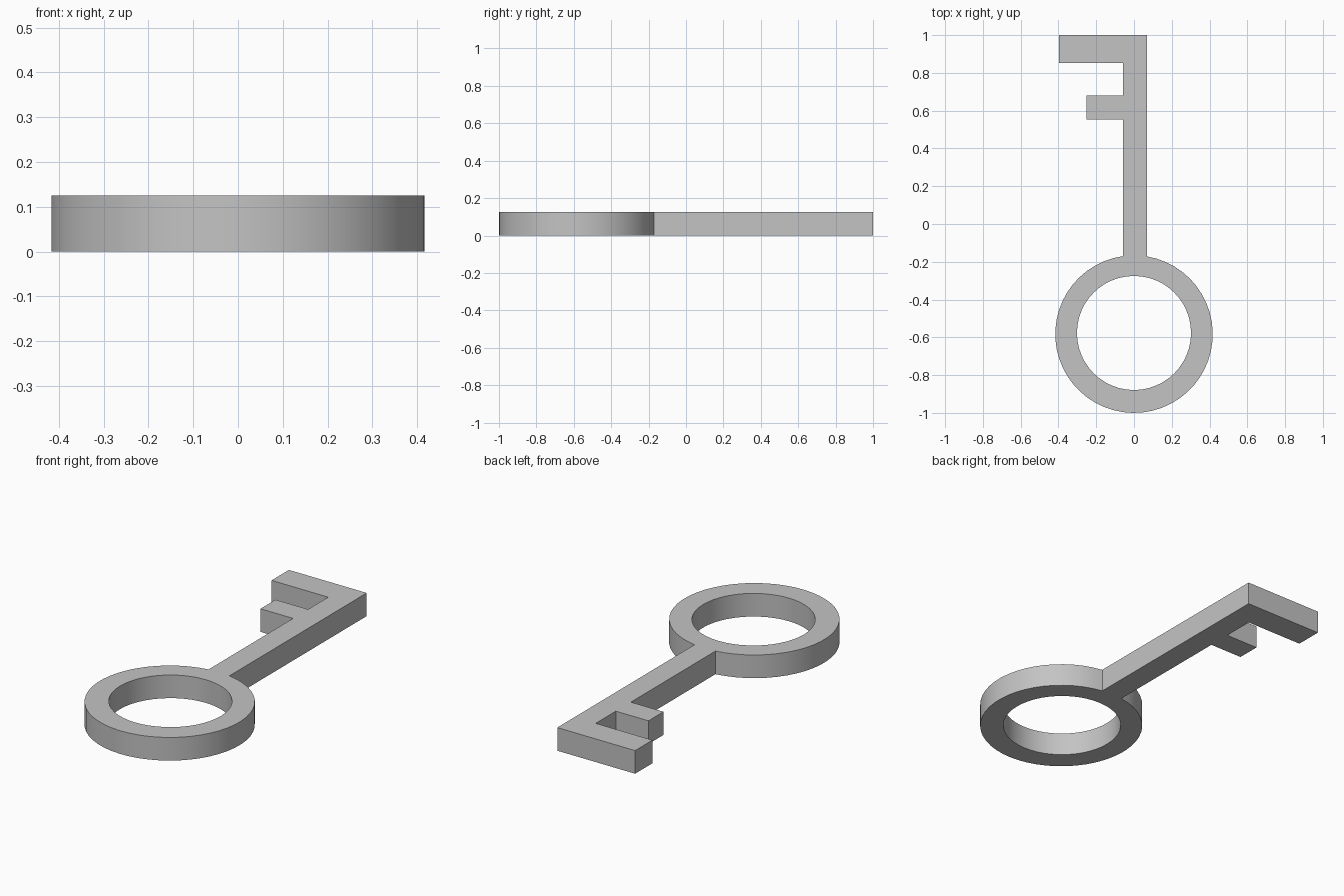
import bpy, bmesh, math

if "Cube" in bpy.data.objects:
    bpy.data.objects.remove(bpy.data.objects["Cube"])

THICK = 0.125
OUTER_R, OUTER_Y = 0.417, -0.583
INNER_R, INNER_Y = 0.302, -0.577
LEFT, RIGHT = -0.057, 0.069      # shaft sides
SEGS = 48

metal = bpy.data.materials.new("grey metal")
metal.diffuse_color = (0.55, 0.55, 0.55, 1)
metal.use_nodes = True
metal.node_tree.nodes["Principled BSDF"].inputs["Base Color"].default_value = metal.diffuse_color


def arc(radius, cy, start, end, steps):
    return [(radius * math.cos(start + (end - start) * i / steps),
             cy + radius * math.sin(start + (end - start) * i / steps))
            for i in range(steps + 1)]


# Outline: round bow from the left to the right shaft side, then shaft and bits
a_left = math.acos(LEFT / OUTER_R)
a_right = math.acos(RIGHT / OUTER_R) + 2 * math.pi
outline = arc(OUTER_R, OUTER_Y, a_left, a_right, SEGS)
outline += [(RIGHT, 1.0),
            (-0.396, 1.0), (-0.396, 0.852), (LEFT, 0.852),      # long bit
            (LEFT, 0.68), (-0.252, 0.68), (-0.252, 0.552), (LEFT, 0.552)]  # short bit
# Finger hole
hole = arc(INNER_R, INNER_Y, 0, 2 * math.pi, SEGS)[:-1]

bm = bmesh.new()
for loop in (outline, hole):
    verts = [bm.verts.new((x, y, 0)) for x, y in loop]
    for i, v in enumerate(verts):
        bm.edges.new((v, verts[(i + 1) % len(verts)]))
bmesh.ops.triangle_fill(bm, edges=bm.edges[:], use_beauty=True)

# Thicken the flat key shape
ext = bmesh.ops.extrude_face_region(bm, geom=bm.faces[:], use_keep_orig=True)
top = [g for g in ext["geom"] if isinstance(g, bmesh.types.BMVert)]
bmesh.ops.translate(bm, verts=top, vec=(0, 0, THICK))
bmesh.ops.recalc_face_normals(bm, faces=bm.faces[:])

mesh = bpy.data.meshes.new("key")
bm.to_mesh(mesh)
bm.free()
mesh.materials.append(metal)
key = bpy.data.objects.new("key", mesh)
bpy.context.collection.objects.link(key)
bpy.context.view_layer.objects.active = key
key.select_set(True)
bpy.ops.object.shade_smooth_by_angle(angle=math.radians(30))
